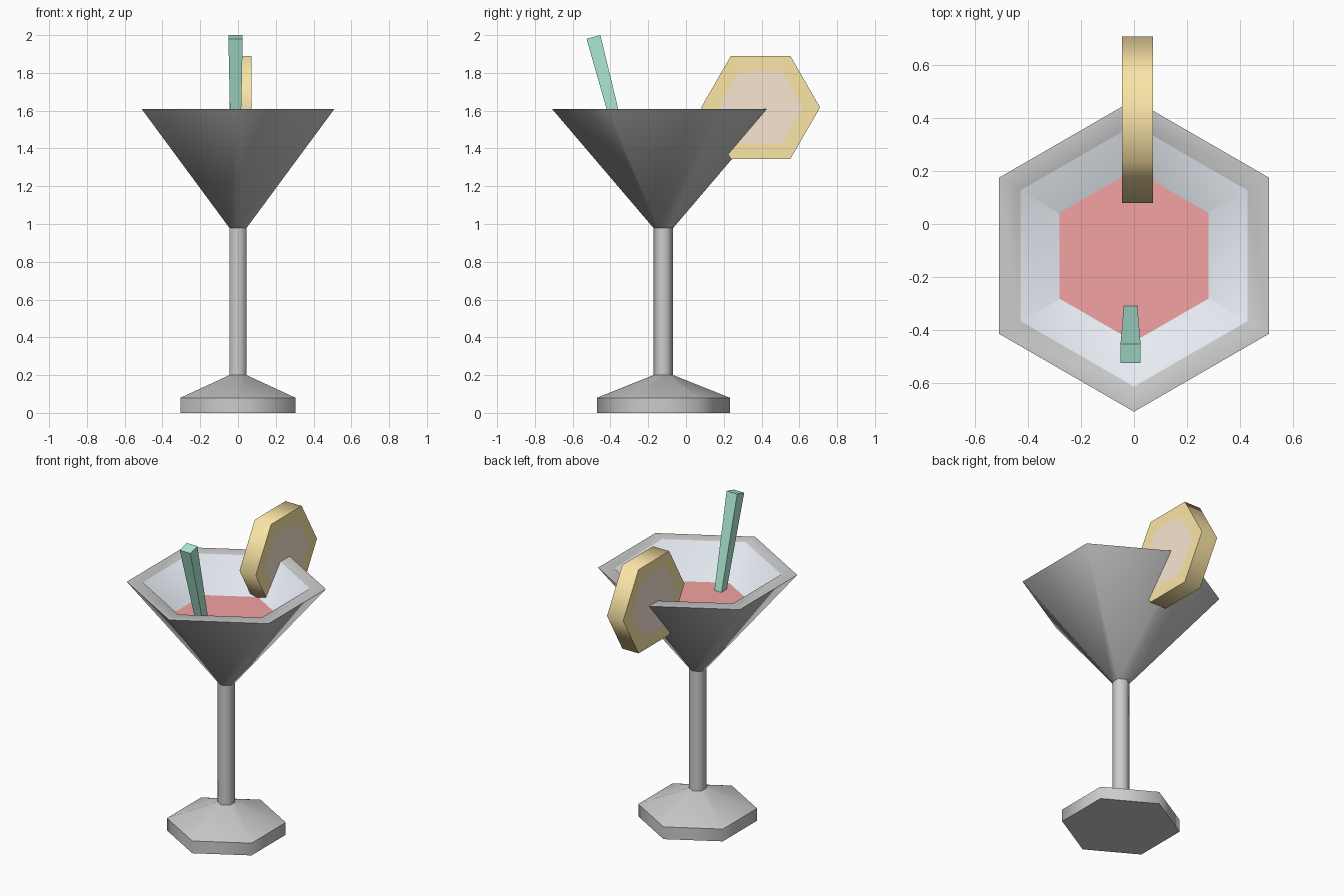
import bpy, bmesh
from math import pi, sin, cos, radians
from mathutils import Matrix

if "Cube" in bpy.data.objects:
    bpy.data.objects.remove(bpy.data.objects["Cube"])


def material(name, r, g, b):
    m = bpy.data.materials.new(name)
    m.diffuse_color = (r, g, b, 1)
    m.use_nodes = True
    m.node_tree.nodes["Principled BSDF"].inputs["Base Color"].default_value = m.diffuse_color
    return m


def lathe(name, profile, matrix, mats=(), slots=None, sides=6, phase=pi / 2):
    """Low-poly lathe: rings of (radius, height) with capped ends.
    slots = material index of: start cap, each band, end cap."""
    slots = slots or [0] * (len(profile) + 1)
    bm = bmesh.new()
    rings = [[bm.verts.new((r * cos(phase + 2 * pi * k / sides),
                            r * sin(phase + 2 * pi * k / sides), z))
              for k in range(sides)] for r, z in profile]
    bm.faces.new(rings[0][::-1]).material_index = slots[0]
    for i, (a, b) in enumerate(zip(rings, rings[1:])):
        for k in range(sides):
            n = (k + 1) % sides
            bm.faces.new((a[k], a[n], b[n], b[k])).material_index = slots[i + 1]
    bm.faces.new(rings[-1]).material_index = slots[-1]
    bmesh.ops.recalc_face_normals(bm, faces=bm.faces)
    mesh = bpy.data.meshes.new(name)
    bm.to_mesh(mesh)
    bm.free()
    for m in mats:
        mesh.materials.append(m)
    ob = bpy.data.objects.new(name, mesh)
    ob.matrix_world = matrix
    bpy.context.collection.objects.link(ob)
    bpy.ops.object.select_all(action='DESELECT')
    ob.select_set(True)
    bpy.context.view_layer.objects.active = ob
    bpy.ops.object.shade_smooth_by_angle(angle=radians(62))
    return ob


grey = material("glass_grey", 0.8, 0.8, 0.8)
pale = material("inner_glass", 0.82, 0.87, 0.93)
red = material("drink_red", 0.9, 0.37, 0.36)
gold = material("peel_gold", 0.96, 0.78, 0.38)
flesh = material("flesh_peach", 0.95, 0.79, 0.64)
green = material("straw_green", 0.42, 0.82, 0.67)

axis = Matrix.Translation((0, -0.12, 0))

# Foot and stem
lathe("foot", [(0.352, 0), (0.352, 0.08), (0.052, 0.2)], axis)
lathe("stem", [(0.052, 0.19), (0.052, 0.985)], axis)

# Bowl: grey outside and rim, pale lining inside
lathe("bowl", [(0.053, 0.98), (0.59, 1.61), (0.495, 1.61), (0.02, 1.05)], axis,
      (grey, pale), [0, 0, 0, 1, 1])

# Drink surface
lathe("drink", [(0.28, 1.38), (0.325, 1.41)], axis, (red,))

# Fruit slice standing across the rim
lathe("fruit_slice", [(0.223, 0), (0.315, 0), (0.315, 0.117), (0.223, 0.117)],
      Matrix.Translation((-0.045, 0.395, 1.617)) @ Matrix.Rotation(pi / 2, 4, 'Y'),
      (gold, flesh), [1, 0, 0, 0, 1])

# Tapered square straw leaning forward
lathe("straw", [(0.034, -0.68), (0.0535, 0)],
      Matrix.Translation((-0.013, -0.49, 1.99)) @ Matrix.Rotation(radians(14.8), 4, 'X'),
      (green,), sides=4, phase=pi / 4)
